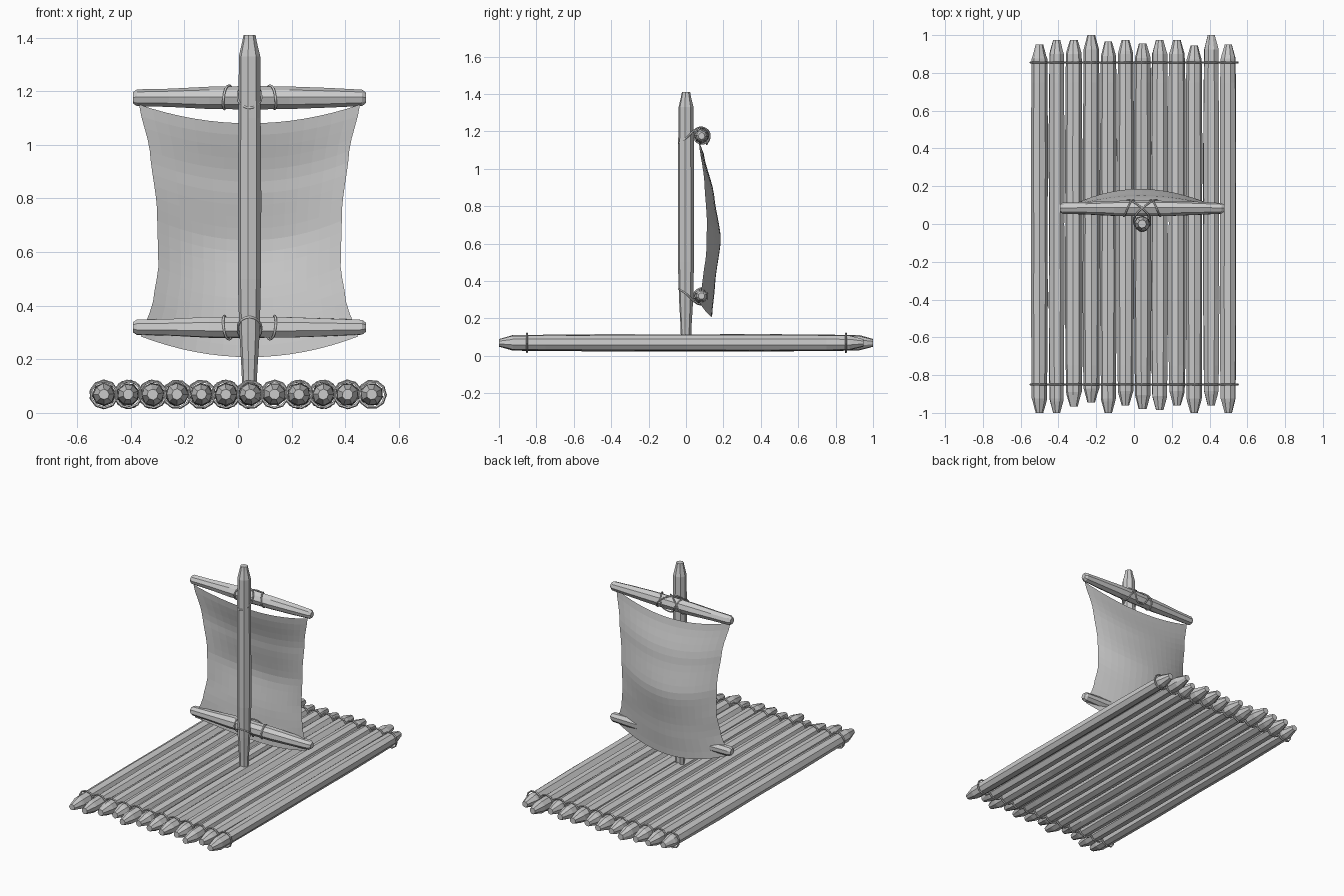
import bpy, bmesh, math, random
from mathutils import Vector

if "Cube" in bpy.data.objects:
    bpy.data.objects.remove(bpy.data.objects["Cube"])

random.seed(7)
CX = 0.043          # mast and sail centre line


def finish(name, bm):
    mesh = bpy.data.meshes.new(name)
    bm.to_mesh(mesh)
    bm.free()
    ob = bpy.data.objects.new(name, mesh)
    bpy.context.collection.objects.link(ob)
    return ob


def pole(name, profile, place, sides=8, jitter=0.05):
    """Hand-hewn pole: (distance, radius) rings with uneven facets."""
    bm = bmesh.new()
    facet = [1 + random.uniform(-jitter, jitter) for _ in range(sides)]
    turn = random.uniform(0, 1)
    rings = []
    for t, r in profile:
        ring = []
        for k in range(sides):
            a = math.tau * (k + turn) / sides
            rr = r * facet[k] * (1 + random.uniform(-jitter, jitter) * 0.6)
            ring.append(bm.verts.new(place(t, rr * math.cos(a), rr * math.sin(a))))
        rings.append(ring)
    for a, b in zip(rings, rings[1:]):
        for k in range(sides):
            j = (k + 1) % sides
            bm.faces.new((a[k], a[j], b[j], b[k]))
    bm.faces.new(rings[0][::-1])
    bm.faces.new(rings[-1])
    bmesh.ops.recalc_face_normals(bm, faces=bm.faces)
    return finish(name, bm)


def rope(name, points, radius=0.005):
    cu = bpy.data.curves.new(name, 'CURVE')
    cu.dimensions = '3D'
    cu.bevel_depth = radius
    cu.bevel_resolution = 1
    cu.resolution_u = 4
    sp = cu.splines.new('NURBS')
    sp.points.add(len(points) - 1)
    for p, co in zip(sp.points, points):
        p.co = (*co, 1)
    sp.order_u = 3
    sp.use_cyclic_u = True
    ob = bpy.data.objects.new(name, cu)
    bpy.context.collection.objects.link(ob)
    return ob


# Raft logs with chipped, pointed ends, and a rope ring near each end
backs = [.95, .975, .975, 1.0, .965, .975, .955, .975, .975, .945, 1.0, .95]
fronts = [1.0, 1.0, .965, .945, 1.0, .96, .98, .985, .96, 1.0, .96, 1.0]
for i, (yb, yf) in enumerate(zip(backs, fronts)):
    x = -0.5 + i / 11
    prof = [(-yf, .02), (-yf + .06, .037), (-yf + .075, .041), (-.75, .043), (-.4, .045),
            (0, .044), (.4, .045), (.75, .043), (yb - .075, .041), (yb - .06, .037), (yb, .02)]
    pole(f"raft_log_{i + 1}", prof, lambda t, u, v: (x + u, t, 0.069 + v))
    for side, y in (("front", -.85), ("back", .855)):
        bpy.ops.mesh.primitive_torus_add(major_segments=10, minor_segments=5, major_radius=.05,
                                         minor_radius=.0055, location=(x, y, .069),
                                         rotation=(math.pi / 2, random.uniform(0, 1), 0))
        bpy.context.object.name = f"{side}_rope_ring_{i + 1}"

# Mast
pole("mast", [(.06, .027), (.15, .029), (.3, .038), (.5, .043), (.8, .043), (1.1, .042),
              (1.33, .04), (1.385, .027), (1.41, .022)],
     lambda t, u, v: (CX + u, v, t), jitter=.03)

# Yards carrying the sail, each lashed to the mast
yard = [(-.435, .02), (-.42, .03), (-.3, .033), (-.15, .041), (0, .042),
        (.15, .041), (.3, .035), (.42, .029), (.435, .018)]
half = [(.047, 0, -.015), (.04, .045, .035), (0, .085, .052), (-.06, .128, .025),
        (-.085, .128, -.02), (-.095, .085, -.05), (-.10, .035, -.015),
        (-.09, .05, .04), (-.07, .10, .05), (-.05, .135, .0), (-.03, .11, -.045)]
for name, z, flip in (("upper", 1.175, 1), ("lower", .32, -1)):
    pole(f"{name}_yard", yard, lambda t, u, v: (CX + t, .083 + u, z + v))
    path = [(0, -.052, -.045)] + half + [(-a, b, c) for a, b, c in reversed(half)]
    rope(f"{name}_lashing", [(CX + a, b, z + flip * c) for a, b, c in path], .0045)


# Sail: a billowing sheet pinched at the sides
def lerp(keys, t):
    for (a, p), (b, q) in zip(keys, keys[1:]):
        if t <= b:
            s = (t - a) / (b - a)
            s = s * s * (3 - 2 * s) * .5 + s * .5
            return p + (q - p) * s
    return keys[-1][1]


WIDTH = [(0, .412), (.2, .372), (.45, .345), (.7, .34), (.85, .36), (1, .405)]
EDGE_Y = [(0, .068), (.25, .098), (.5, .112), (.7, .108), (.85, .09), (1, .072)]
MID_Y = [(0, .095), (.25, .15), (.52, .187), (.8, .155), (1, .138)]
bm = bmesh.new()
NX, NZ = 16, 20
grid = []
for j in range(NZ + 1):
    t = j / NZ
    row = []
    for i in range(NX + 1):
        u = 2 * i / NX - 1
        bow = 1 - u * u
        top, bottom = 1.15 - .07 * bow, .285 - .077 * bow
        e, m = lerp(EDGE_Y, t), lerp(MID_Y, t)
        y = e + (m - e) * bow - .02 * u * bow * t * t
        row.append(bm.verts.new((CX + u * lerp(WIDTH, t), y, top + (bottom - top) * t)))
    grid.append(row)
for a, b in zip(grid, grid[1:]):
    for i in range(NX):
        bm.faces.new((a[i], b[i], b[i + 1], a[i + 1]))
finish("sail", bm)
